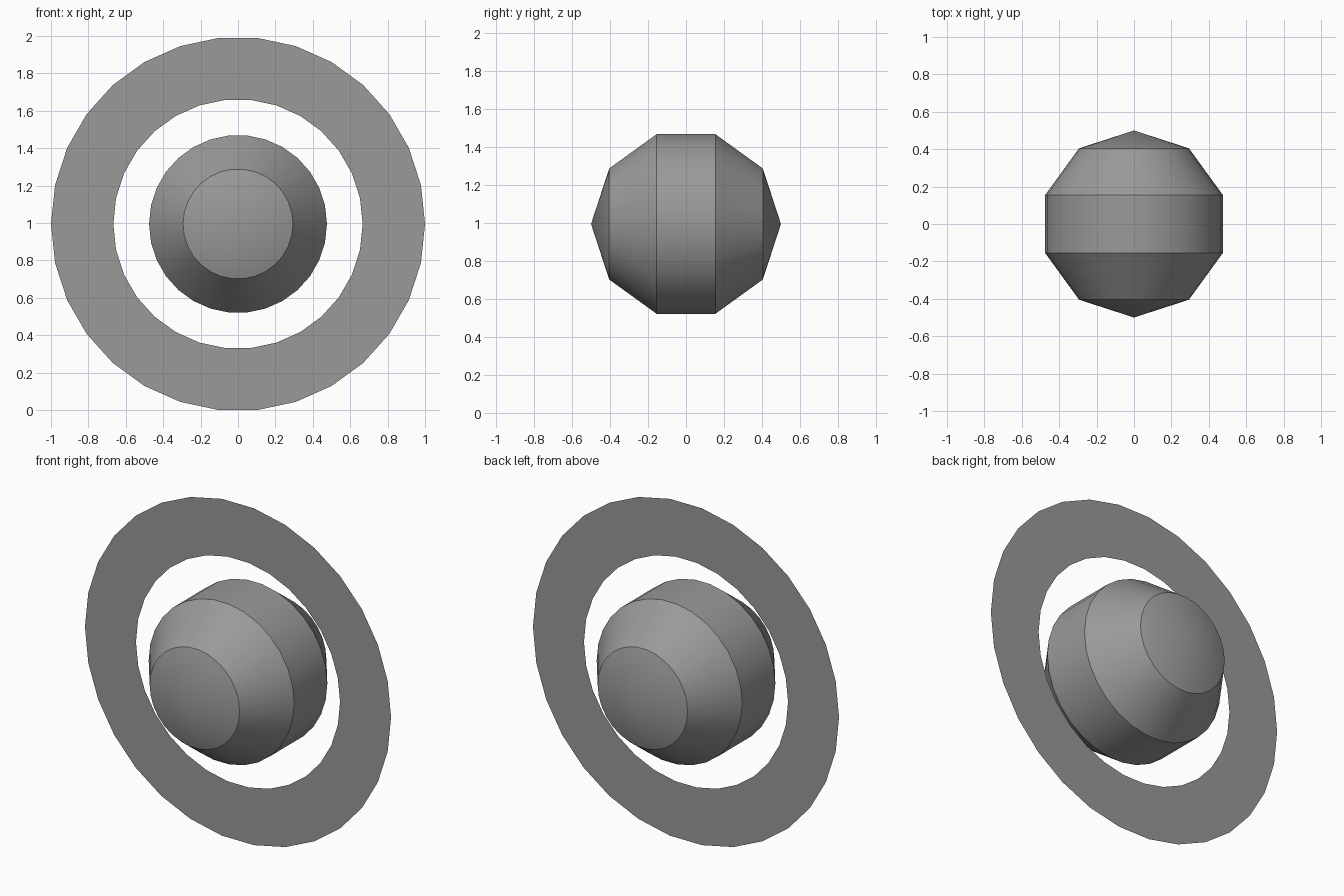
import bpy, bmesh, math

if "Cube" in bpy.data.objects:
    bpy.data.objects.remove(bpy.data.objects["Cube"])

SIDES = 30
CENTRE_Z = math.cos(math.pi / SIDES)  # lowest ring edge rests on z = 0

dark_grey = bpy.data.materials.new("dark_grey")
dark_grey.diffuse_color = (0.32, 0.32, 0.32, 1)
dark_grey.use_nodes = True
dark_grey.node_tree.nodes["Principled BSDF"].inputs["Base Color"].default_value = dark_grey.diffuse_color


def revolve(name, profile):
    """Spin (radius, y) points around the y axis."""
    bm = bmesh.new()
    verts = [bm.verts.new((r, y, 0)) for r, y in profile]
    edges = [bm.edges.new(pair) for pair in zip(verts, verts[1:])]
    bmesh.ops.spin(bm, geom=verts + edges, cent=(0, 0, 0), axis=(0, 1, 0),
                   angle=math.tau, steps=SIDES, use_duplicate=False)
    bmesh.ops.remove_doubles(bm, verts=bm.verts, dist=1e-4)
    bmesh.ops.recalc_face_normals(bm, faces=bm.faces)
    mesh = bpy.data.meshes.new(name)
    bm.to_mesh(mesh)
    bm.free()
    mesh.materials.append(dark_grey)
    obj = bpy.data.objects.new(name, mesh)
    obj.location.z = CENTRE_Z
    bpy.context.collection.objects.link(obj)
    return obj


# Planet: five-band sphere with its poles on the y axis
planet = revolve("planet", [(0.5 * math.sin(math.pi * i / 5),
                             -0.5 * math.cos(math.pi * i / 5)) for i in range(6)])
bpy.context.view_layer.objects.active = planet
planet.select_set(True)
bpy.ops.object.shade_smooth_by_angle(angle=math.radians(25))

# Ring: flat sheet around the planet, facing the front
ring = revolve("ring", [(2 / 3, 0), (1, 0)])
if ring.data.polygons[0].normal.y > 0:
    ring.data.flip_normals()
